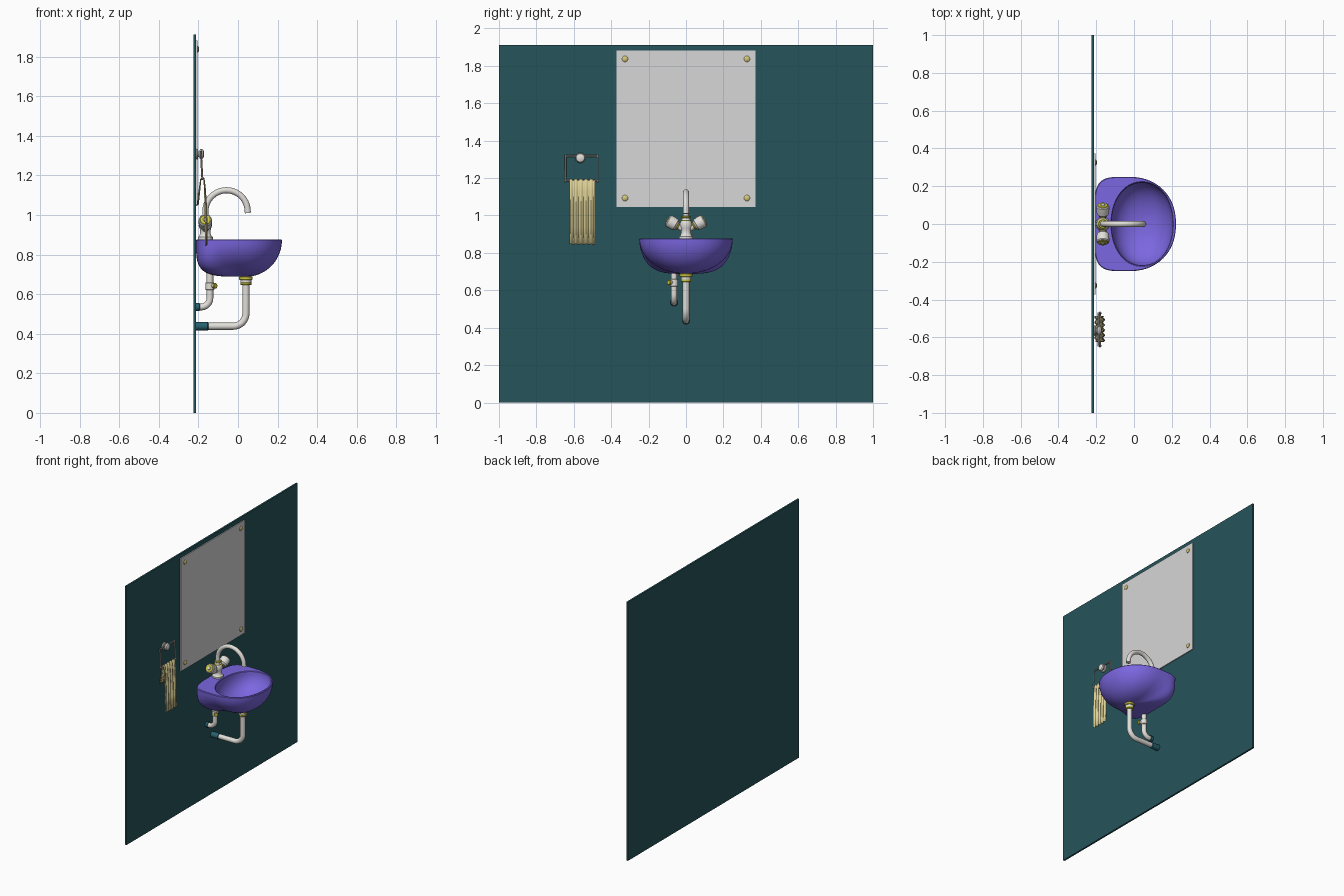
import bpy, bmesh, math
from mathutils import Vector

if "Cube" in bpy.data.objects:
    bpy.data.objects.remove(bpy.data.objects["Cube"])

def material(name, rgb):
    m = bpy.data.materials.new(name)
    m.diffuse_color = (*rgb, 1)
    m.use_nodes = True
    m.node_tree.nodes["Principled BSDF"].inputs["Base Color"].default_value = m.diffuse_color
    return m

TEAL = material("wall teal", (0.019, 0.088, 0.102))
PIPE = material("socket teal", (0.02, 0.12, 0.16))
PURPLE = material("basin purple", (0.2, 0.135, 0.75))
GREY = material("mirror grey", (0.68, 0.68, 0.68))
WHITE = material("fitting white", (0.76, 0.74, 0.70))
YELLOW = material("ring yellow", (0.60, 0.57, 0.05))
GOLD = material("screw gold", (0.66, 0.57, 0.20))
TOWEL = material("towel cream", (0.72, 0.63, 0.30))
BAR = material("rail grey", (0.45, 0.42, 0.40))

def finish(name, bm, mat):
    bmesh.ops.recalc_face_normals(bm, faces=bm.faces)
    me = bpy.data.meshes.new(name)
    bm.to_mesh(me)
    bm.free()
    me.materials.append(mat)
    ob = bpy.data.objects.new(name, me)
    bpy.context.collection.objects.link(ob)
    return ob

def box(name, lo, hi, mat):
    bm = bmesh.new()
    bmesh.ops.create_cube(bm, size=1)
    for v in bm.verts:
        v.co = [(a + b) / 2 + c * (b - a) for a, b, c in zip(lo, hi, v.co)]
    return finish(name, bm, mat)

def loft(name, rings, mat):
    """Skin closed rings of equal size and cap both ends."""
    bm = bmesh.new()
    rows = [[bm.verts.new(p) for p in ring] for ring in rings]
    n = len(rows[0])
    for a, b in zip(rows, rows[1:]):
        for i in range(n):
            j = (i + 1) % n
            bm.faces.new((a[i], a[j], b[j], b[i]))
    bm.faces.new(rows[0])
    bm.faces.new(rows[-1])
    return finish(name, bm, mat)

def lathe(name, profile, origin, axis, mat, n=28):
    """Turn (radius, height) pairs about an axis."""
    q = Vector((0, 0, 1)).rotation_difference(Vector(axis))
    rings = [[Vector(origin) + q @ Vector((r * math.cos(2 * math.pi * i / n), r * math.sin(2 * math.pi * i / n), h))
              for i in range(n)] for r, h in profile]
    return loft(name, rings, mat)

def disc(name, r, h0, h1, origin, axis, mat, b=0.003):
    return lathe(name, [(r - b, h0), (r, h0 + b), (r, h1 - b), (r - b, h1)], origin, axis, mat)

def tube(name, path, r, normal, mat, n=16):
    """Round tube along a flat path whose plane has the given normal."""
    pts, nrm = [Vector(p) for p in path], Vector(normal)
    rings = []
    for i, p in enumerate(pts):
        t = (pts[min(i + 1, len(pts) - 1)] - pts[max(i - 1, 0)]).normalized()
        side = t.cross(nrm).normalized()
        rings.append([p + r * (math.cos(a) * side + math.sin(a) * nrm)
                      for a in (2 * math.pi * k / n for k in range(n))])
    return loft(name, rings, mat)

def arc(cx, y, cz, r, a0, a1, n=12):
    return [(cx + r * math.cos(a), y, cz + r * math.sin(a))
            for a in (math.radians(a0 + (a1 - a0) * i / n) for i in range(n + 1))]

# wall and mirror
box("wall", (-0.225, -1, 0), (-0.212, 1, 1.912), TEAL)
box("mirror", (-0.212, -0.372, 1.046), (-0.205, 0.372, 1.881), GREY)
for y in (-0.326, 0.326):
    for z in (1.093, 1.837):
        lathe("mirror_screw", [(0.016, 0), (0.016, 0.003), (0.011, 0.007), (0.004, 0.009)],
              (-0.205, y, z), (1, 0, 0), GOLD)

# basin: outer shell blends to a squarer section at the wall, oval bowl sunk in the top
N, TOP, DRAIN = 72, 0.877, (0.04, 0)

def power(v, e):
    return math.copysign(abs(v) ** e, v)

def outline(t):
    c, s = math.cos(t), math.sin(t)
    n, a = (2.2, 0.252) if c > 0 else (4.5, 0.182)
    return -0.03 + a * power(c, 2 / n), 0.25 * power(s, 2 / n)

def bowl(t):
    c, s = math.cos(t), math.sin(t)
    return 0.043 + 0.162 * power(c, 0.95), 0.22 * power(s, 0.95)

def ring(shape, phi, depth, top, squareness):
    pts = []
    for i in range(N):
        t = 2 * math.pi * i / N
        x, y = shape(t)
        e = 2 / (2 + squareness * max(0, -math.cos(t)))
        k = max(math.cos(phi), 0.04) ** e
        pts.append((DRAIN[0] + (x - DRAIN[0]) * k, y * k, top - depth * math.sin(phi) ** e))
    return pts

steps = [math.pi / 2 * i / 14 for i in range(15)]
rings = [ring(outline, p, 0.185, TOP - 0.004, 2.2) for p in reversed(steps)]
rings.append([(DRAIN[0] + (x - DRAIN[0]) * 0.985, y * 0.985, TOP) for x, y, z in rings[-1]])
rings.append([(DRAIN[0] + (x - DRAIN[0]) * 1.02, y * 1.02, TOP) for x, y, z in ring(bowl, 0, 0, TOP, 0)])
rings += [ring(bowl, p, 0.15, TOP - 0.004, 0.3) for p in steps]
loft("basin", rings, PURPLE)

# waste pipe with collars
tube("waste_pipe", [(0.04, 0, 0.70), (0.04, 0, 0.6)] + arc(-0.025, 0, 0.503, 0.065, 0, -90)
     + [(-0.16, 0, 0.438)], 0.018, (0, 1, 0), WHITE)
disc("waste_nut", 0.034, 0.672, 0.69, (0.04, 0, 0), (0, 0, 1), YELLOW)
disc("waste_sleeve", 0.027, 0.655, 0.675, (0.04, 0, 0), (0, 0, 1), WHITE)
disc("waste_ring", 0.028, 0.645, 0.66, (0.04, 0, 0), (0, 0, 1), YELLOW)
disc("waste_socket", 0.021, 0, 0.064, (-0.214, 0, 0.438), (1, 0, 0), PIPE)

# supply pipe with stop valve
SX, SY = -0.142, -0.064
tube("supply_pipe", [(SX, SY, 0.76), (SX, SY, 0.65)] + arc(SX - 0.045, SY, 0.58, 0.045, 0, -90)
     + [(-0.205, SY, 0.535)], 0.017, (0, 1, 0), WHITE)
disc("supply_socket", 0.02, 0, 0.022, (-0.214, SY, 0.535), (1, 0, 0), PIPE)
disc("valve_body", 0.022, 0.62, 0.66, (SX, SY, 0), (0, 0, 1), WHITE)
disc("valve_stem", 0.01, 0, 0.032, (SX, SY, 0.642), (0.7, -0.7, 0), WHITE)
disc("valve_knob", 0.014, 0.028, 0.042, (SX, SY, 0.642), (0.7, -0.7, 0), YELLOW)

# tap: base, body, spout and two handles
TX = -0.165
lathe("tap_base", [(0.038, 0.875), (0.038, 0.888), (0.03, 0.895), (0.026, 0.91), (0.028, 0.93),
                   (0.034, 0.945), (0.03, 0.965), (0.022, 0.98)], (TX, 0, 0), (0, 0, 1), WHITE)
disc("spout_lower_ring", 0.027, 0.965, 0.977, (TX, 0, 0), (0, 0, 1), YELLOW)
disc("spout_sleeve", 0.022, 0.975, 0.99, (TX, 0, 0), (0, 0, 1), WHITE)
disc("spout_upper_ring", 0.024, 0.986, 0.998, (TX, 0, 0), (0, 0, 1), YELLOW)
tube("spout", [(TX, 0, 0.975)] + arc(-0.058, 0, 1.018, 0.107, 180, 0, 28) + [(0.05, 0, 1.01)],
     0.0155, (0, 1, 0), WHITE)
for side in (-1, 1):
    axis, o = Vector((0, side * 0.86, 0.5)), (TX, 0, 0.918)
    disc("handle_stem", 0.016, 0, 0.07, o, axis, WHITE)
    disc("handle_ring", 0.021, 0.045, 0.056, o, axis, YELLOW)
    lathe("handle_knob", [(0.022, 0.054), (0.032, 0.064), (0.034, 0.085), (0.034, 0.108), (0.03, 0.113)],
          o, axis, WHITE)
    disc("handle_cap", 0.027, 0.11, 0.116, o, axis, YELLOW, 0.002)
    disc("handle_button", 0.012, 0.114, 0.12, o, axis, WHITE, 0.002)

# towel rail: wall mount, ball and hanging frame
HY = -0.565
disc("rail_mount", 0.027, 0, 0.012, (-0.213, HY, 1.308), (1, 0, 0), WHITE)
lathe("rail_hub", [(0.014, 0), (0.014, 0.015), (0.024, 0.02), (0.026, 0.028), (0.022, 0.036), (0.01, 0.041)],
      (-0.212, HY, 1.308), (1, 0, 0), WHITE)
for name, a, b in (("rail_top", (-0.188, -0.645, 1.318), (-0.188, -0.472, 1.318)),
                   ("rail_bottom", (-0.18, -0.65, 1.185), (-0.18, -0.465, 1.185))):
    tube(name, [a, b], 0.005, (1, 0, 0), BAR, 10)
for y in (-0.645, -0.472):
    tube("rail_side", [(-0.188, y, 1.323), (-0.18, y, 1.18)], 0.005, (0, 1, 0), BAR, 10)
    lathe("rail_joint", [(0.003, -0.008), (0.008, -0.003), (0.008, 0.003), (0.003, 0.008)],
          (-0.18, y, 1.185), (0, 1, 0), BAR, 10)

# towel draped over the rail with soft folds deepening downward
profile = [(-0.205, 1.05), (-0.198, 1.10), (-0.192, 1.15), (-0.188, 1.182), (-0.18, 1.192),
           (-0.172, 1.182), (-0.167, 1.13), (-0.163, 1.04), (-0.161, 0.94), (-0.16, 0.846)]
bm = bmesh.new()
rows = []
for x, z in profile:
    amp = 0.0015 + 0.0035 * min(1, (1.192 - z) / 0.15)
    rows.append([bm.verts.new((max(-0.208, x + amp * math.sin(i * math.pi / 4)), -0.623 + 0.136 * i / 40,
                               z + 0.002 * math.sin(i * math.pi / 4))) for i in range(41)])
for a, b in zip(rows, rows[1:]):
    for i in range(40):
        bm.faces.new((a[i], a[i + 1], b[i + 1], b[i]))
towel = finish("towel", bm, TOWEL)
mod = towel.modifiers.new("thickness", 'SOLIDIFY')
mod.thickness = 0.003
mod.offset = 0

# smooth shading with sharp edges kept
for ob in bpy.context.scene.objects:
    ob.select_set(True)
    bpy.context.view_layer.objects.active = ob
bpy.ops.object.shade_smooth_by_angle(angle=math.radians(35))
